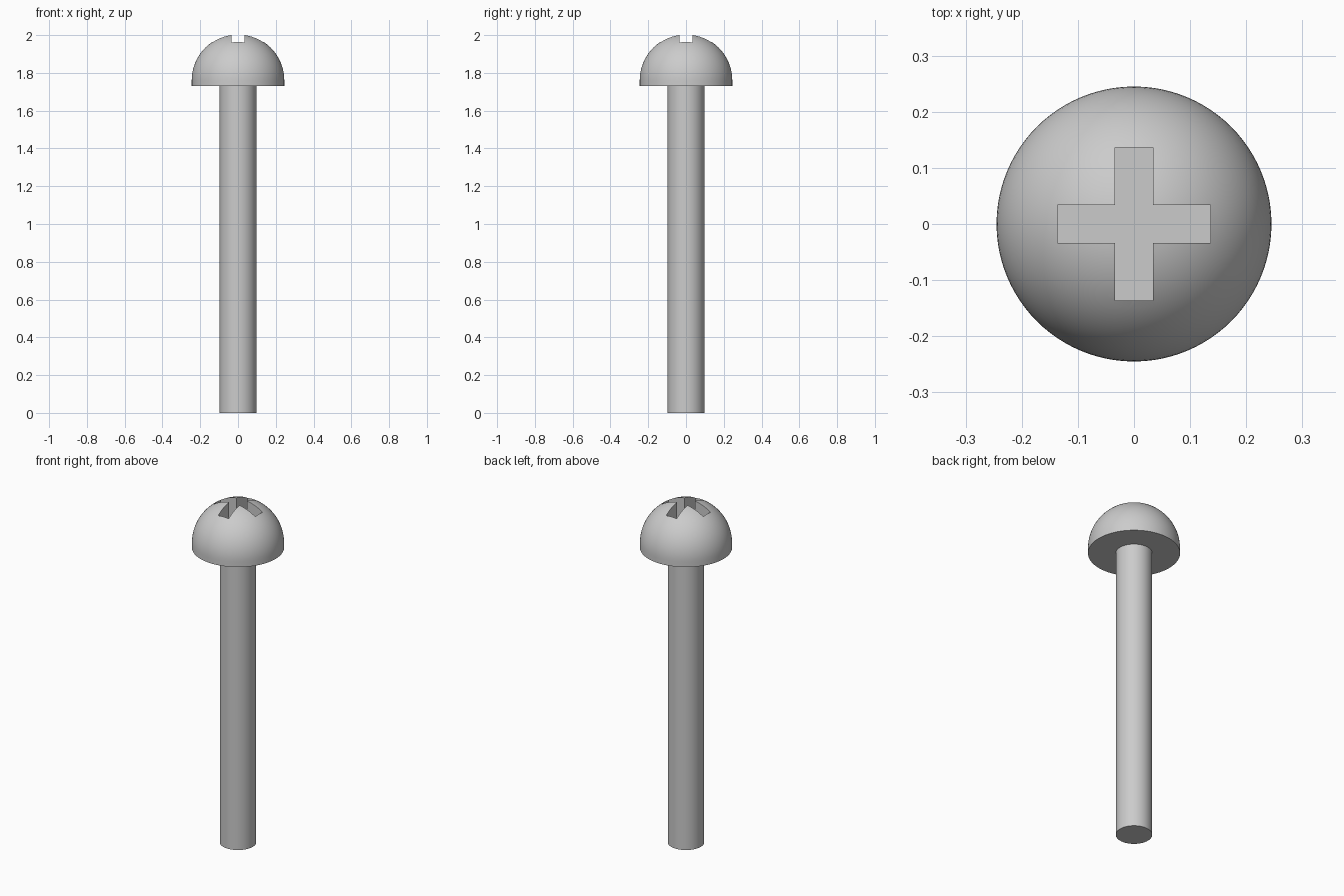
import bpy, bmesh, math
from mathutils import Matrix, Vector

cube = bpy.data.objects.get("Cube")
if cube:
    bpy.data.objects.remove(cube, do_unlink=True)

SEGMENTS = 96
HEAD_RADIUS, HEAD_BASE, DOME_START = 0.245, 1.73, 1.76
SHANK_RADIUS = 0.097
SLOT_HALF_WIDTH, SLOT_HALF_LENGTH, SLOT_FLOOR = 0.034, 0.136, 1.86

steel = bpy.data.materials.new("grey steel")
steel.use_nodes = True
colour = (0.6, 0.6, 0.6, 1)
steel.diffuse_color = colour
steel.node_tree.nodes["Principled BSDF"].inputs["Base Color"].default_value = colour


def make_object(name, bm):
    bmesh.ops.recalc_face_normals(bm, faces=bm.faces)
    mesh = bpy.data.meshes.new(name)
    bm.to_mesh(mesh)
    bm.free()
    mesh.materials.append(steel)
    obj = bpy.data.objects.new(name, mesh)
    bpy.context.collection.objects.link(obj)
    return obj


def lathe(name, profile):
    """Spin an (r, z) profile that starts and ends on the axis."""
    bm = bmesh.new()
    verts = [bm.verts.new((r, 0, z)) for r, z in profile]
    edges = [bm.edges.new(pair) for pair in zip(verts, verts[1:])]
    bmesh.ops.spin(bm, geom=verts + edges, cent=(0, 0, 0), axis=(0, 0, 1),
                   angle=math.tau, steps=SEGMENTS)
    bmesh.ops.remove_doubles(bm, verts=bm.verts, dist=0.0001)
    return make_object(name, bm)


def activate(obj):
    bpy.ops.object.select_all(action="DESELECT")
    obj.select_set(True)
    bpy.context.view_layer.objects.active = obj


# Domed head with a short straight rim
steps = 24
dome = [(HEAD_RADIUS * math.cos(a), DOME_START + HEAD_RADIUS * math.sin(a))
        for a in (i * math.pi / 2 / steps for i in range(steps))]
head = lathe("head", [(0, HEAD_BASE), (HEAD_RADIUS, HEAD_BASE)] + dome
             + [(0, DOME_START + HEAD_RADIUS)])

# Plain cylindrical shank, its top tucked into the head
shank = lathe("shank", [(0, 0), (SHANK_RADIUS, 0),
                        (SHANK_RADIUS, HEAD_BASE + 0.01), (0, HEAD_BASE + 0.01)])

# Cross-shaped cutter: one arm corner outline repeated by quarter turns
bm = bmesh.new()
w, l = SLOT_HALF_WIDTH, SLOT_HALF_LENGTH
outline = []
for quarter in range(4):
    turn = Matrix.Rotation(quarter * math.pi / 2, 3, "Z")
    outline += [bm.verts.new(turn @ Vector((x, y, SLOT_FLOOR)))
                for x, y in ((l, -w), (l, w), (w, w))]
floor = bm.faces.new(outline)
top = bmesh.ops.extrude_face_region(bm, geom=[floor], use_keep_orig=True)["geom"]
bmesh.ops.translate(bm, vec=(0, 0, 0.3),
                    verts=[v for v in top if isinstance(v, bmesh.types.BMVert)])
cutter = make_object("recess_cutter", bm)
cutter.hide_render = True

# Cut the recess into the head
activate(head)
cut = head.modifiers.new("cross recess", "BOOLEAN")
cut.operation, cut.solver, cut.object = "DIFFERENCE", "EXACT", cutter
bpy.ops.object.modifier_apply(modifier=cut.name)
bpy.data.objects.remove(cutter, do_unlink=True)

for part in (head, shank):
    activate(part)
    bpy.ops.object.shade_smooth_by_angle(angle=math.radians(30))
